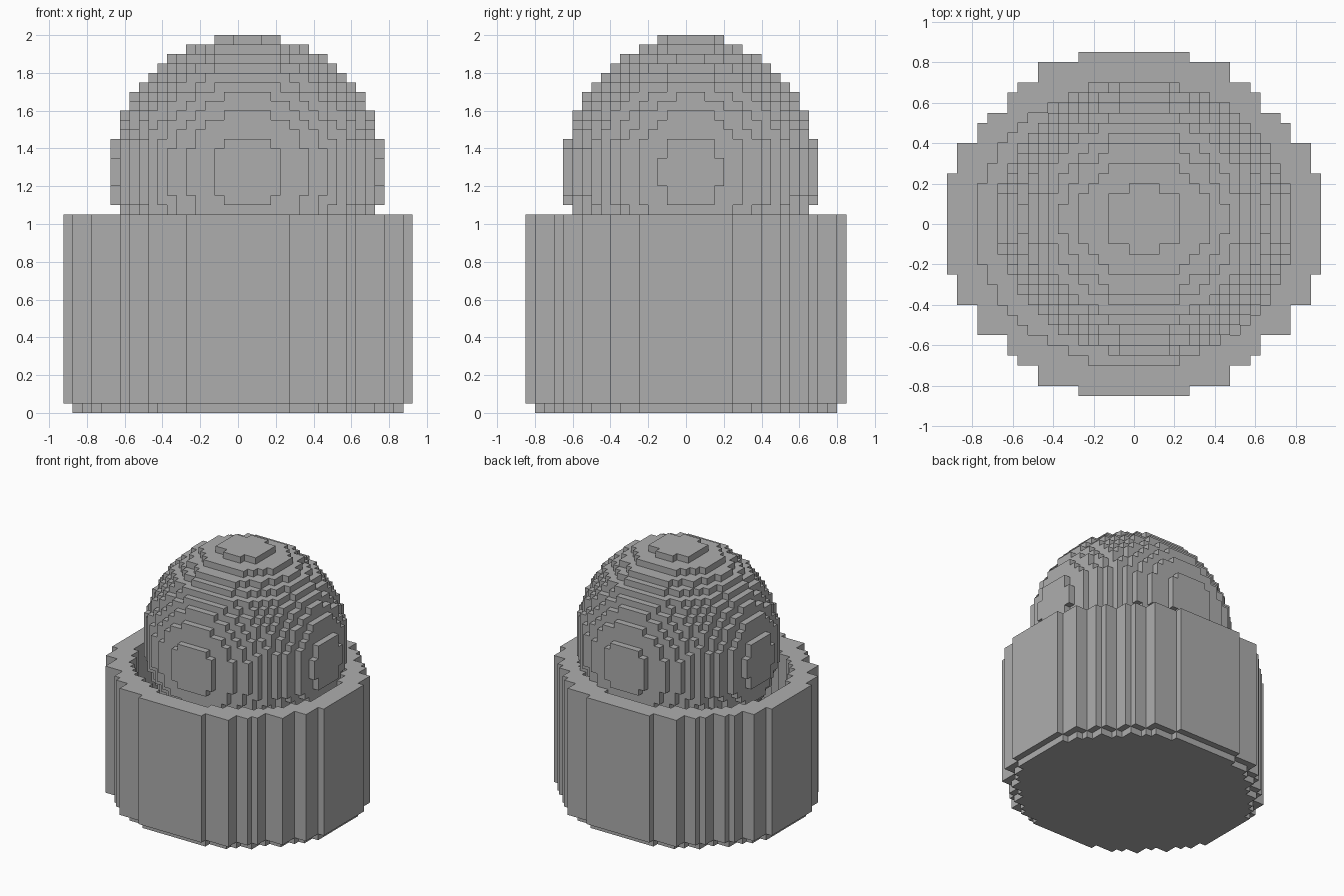
import bpy
import bmesh

STEP = 0.05

cube = bpy.data.objects.get("Cube")
if cube:
    bpy.data.objects.remove(cube, do_unlink=True)

grey = bpy.data.materials.new("plain grey")
grey.use_nodes = True
grey.diffuse_color = (0.42, 0.42, 0.42, 1)
grey.node_tree.nodes["Principled BSDF"].inputs["Base Color"].default_value = grey.diffuse_color


def ellipse(rx, ry, cx=0.0, cy=0.0, limit=1.0):
    """Grid cells whose centres lie within an ellipse."""
    span = range(-20, 21)
    return {(i, j) for i in span for j in span
            if ((i - cx) / rx) ** 2 + ((j - cy) / ry) ** 2 <= limit}


def build_stepped(name, layers):
    """Skin a stack of (bottom, top, cells) layers with outer faces only."""
    bm = bmesh.new()
    points = {}

    def vert(i, j, z):
        key = (i, j, round(z, 3))
        if key not in points:
            points[key] = bm.verts.new(((i - 0.5) * STEP, j * STEP, z))
        return points[key]

    def face(*corners):
        bm.faces.new([vert(*c) for c in corners])

    for n, (lo, hi, cells) in enumerate(layers):
        below = layers[n - 1][2] if n else set()
        above = layers[n + 1][2] if n + 1 < len(layers) else set()
        for i, j in cells:
            ring = [(i, j), (i + 1, j), (i + 1, j + 1), (i, j + 1)]
            sides = [(i, j - 1), (i + 1, j), (i, j + 1), (i - 1, j)]
            for s, neighbour in enumerate(sides):
                if neighbour not in cells:
                    a, b = ring[s], ring[(s + 1) % 4]
                    face((*a, lo), (*b, lo), (*b, hi), (*a, hi))
            if (i, j) not in above:
                face(*[(*c, hi) for c in ring])
            if (i, j) not in below:
                face(*[(*c, lo) for c in reversed(ring)])

    mesh = bpy.data.meshes.new(name)
    bm.to_mesh(mesh)
    bm.free()
    mesh.materials.append(grey)
    obj = bpy.data.objects.new(name, mesh)
    bpy.context.collection.objects.link(obj)
    return obj


# Cup outline: half width in cells for each row outward from the middle
half_widths = [18] * 5 + [17] * 3 + [15] * 2 + [14] + [12] * 2 + [11] + [9] * 2 + [5]
outline = set()
for row, half in enumerate(half_widths):
    for i in range(-half, half + 1):
        outline |= {(i, row), (i, -row - 1)}
outline |= {(15, -11), (-15, -11)}

# Foot is one cell narrower all round; the hollow is an oval
foot = {(i, j) for i, j in outline
        if {(i + 1, j), (i - 1, j), (i, j + 1), (i, j - 1)} <= outline}
hollow = ellipse(15.5, 14, cy=-0.5)
build_stepped("cup", [
    (0.0, STEP, foot),
    (STEP, 0.55, outline),
    (0.55, 1.05, outline - hollow),
])

# Stepped ball resting in the cup, slightly off centre
ball = []
for k in range(-14, 15):
    z = (25 + k) * STEP
    ball.append((z, z + STEP, ellipse(14.5, 13.5, cx=1, limit=1 - (k / 14.5) ** 2)))
build_stepped("ball", ball)
